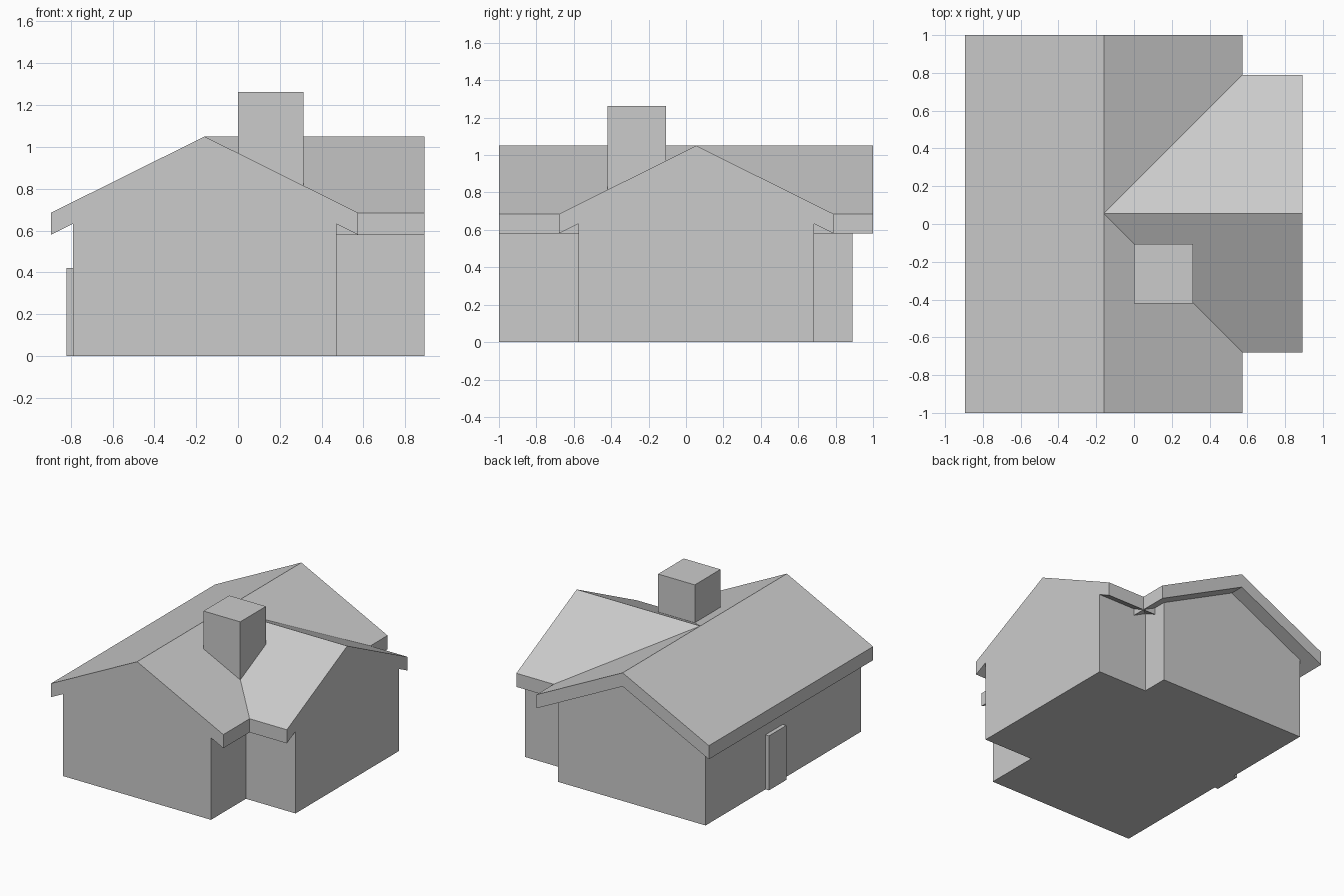
import bpy, bmesh

if "Cube" in bpy.data.objects:
    bpy.data.objects.remove(bpy.data.objects["Cube"])

RIDGE, EAVE, THICK = 1.05, 0.685, 0.105   # roof heights
HALF_ROOF, HALF_WALL = 0.735, 0.63        # half widths
SLOPE = (RIDGE - EAVE) / HALF_ROOF

ROOF = [(-HALF_ROOF, EAVE - THICK), (0, RIDGE - THICK), (HALF_ROOF, EAVE - THICK),
        (HALF_ROOF, EAVE), (0, RIDGE), (-HALF_ROOF, EAVE)]
# wall profile reaches half way into the roof slab
TOP = RIDGE - THICK / 2
SIDE = TOP - SLOPE * HALF_WALL
WALLS = [(-HALF_WALL, 0), (HALF_WALL, 0), (HALF_WALL, SIDE), (0, TOP), (-HALF_WALL, SIDE)]


def prism(name, profile, start, end, place):
    """Extrude a (u, z) profile from start to end along the ridge."""
    bm = bmesh.new()
    rings = [[bm.verts.new(place(u, v, z)) for u, z in profile] for v in (start, end)]
    bm.faces.new(rings[0])
    bm.faces.new(rings[1][::-1])
    n = len(profile)
    for i in range(n):
        j = (i + 1) % n
        bm.faces.new((rings[0][i], rings[1][i], rings[1][j], rings[0][j]))
    bmesh.ops.recalc_face_normals(bm, faces=bm.faces[:])
    mesh = bpy.data.meshes.new(name)
    bm.to_mesh(mesh)
    bm.free()
    obj = bpy.data.objects.new(name, mesh)
    bpy.context.collection.objects.link(obj)
    return obj


def box(name, x0, x1, y0, y1, z0, z1):
    return prism(name, [(x0, z0), (x1, z0), (x1, z1), (x0, z1)], y0, y1,
                 lambda u, v, z: (u, v, z))


def along_y(u, v, z):
    return (u - 0.16, v, z)


def along_x(u, v, z):
    return (v, u + 0.055, z)


# House shell: main block with a rear overhang, merged with the side wing
house = prism("house", WALLS, -1, 0.89, along_y)
parts = [prism("main_roof", ROOF, -1, 1, along_y),
         prism("wing_walls", WALLS, -0.16, 0.893, along_x),
         prism("wing_roof", ROOF, -0.16, 0.893, along_x)]
bpy.context.view_layer.objects.active = house
for part in parts:
    mod = house.modifiers.new("merge", 'BOOLEAN')
    mod.operation = 'UNION'
    mod.solver = 'EXACT'
    mod.object = part
    bpy.ops.object.modifier_apply(modifier=mod.name)
    bpy.data.objects.remove(part)

# Chimney standing in the roof valley
box("chimney", 0, 0.313, -0.42, -0.107, 0.8, 1.262)

# Door on the left wall
box("door", -0.82, -0.785, -0.05, 0.16, 0, 0.42)
